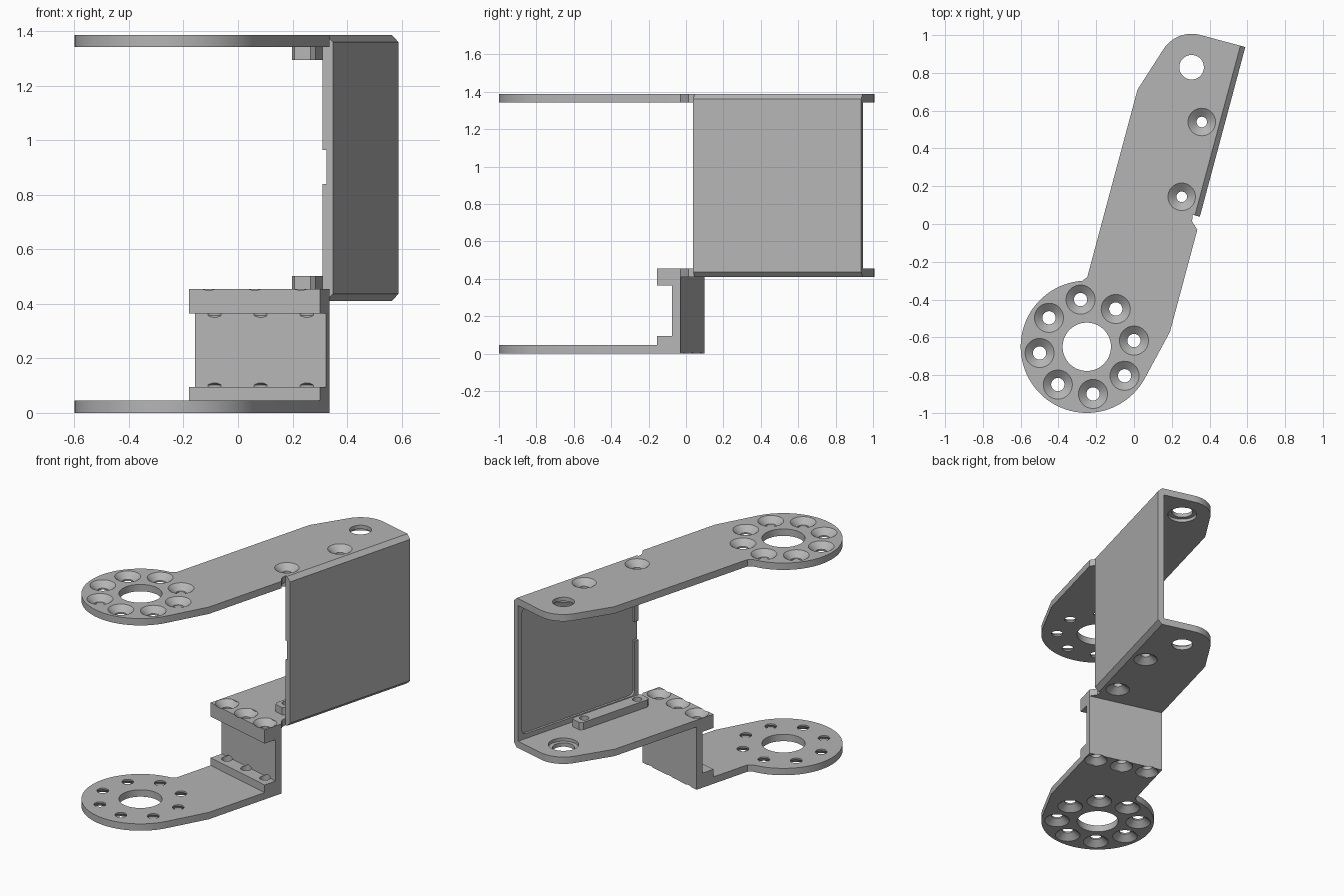
import bpy, bmesh, math
from mathutils import Matrix

if "Cube" in bpy.data.objects:
    bpy.data.objects.remove(bpy.data.objects["Cube"])

# Local frame: disc centre is the origin, +y runs along the arm, +x is towards the side wall
PLACE = Matrix.Translation((-0.25, -0.65, 0)) @ Matrix.Rotation(math.radians(-15), 4, 'Z')
T = 0.045                     # plate thickness
BOX_Z, TOP_Z = 0.41, 1.387    # outer faces of the two box plates
LEFT, RIGHT, WALL = -0.093, 0.405, 0.36

grey = bpy.data.materials.new("plain grey")
grey.diffuse_color = (0.46, 0.46, 0.46, 1)
grey.use_nodes = True
grey.node_tree.nodes["Principled BSDF"].inputs["Base Color"].default_value = grey.diffuse_color


def arc(cx, cy, r, a0, a1, n):
    return [(cx + r * math.cos(math.radians(a0 + (a1 - a0) * i / n)),
             cy + r * math.sin(math.radians(a0 + (a1 - a0) * i / n))) for i in range(n + 1)]


def add_prism(bm, pts, axis, lo, hi):
    """Extrude a 2D outline along z (pts are x,y) or along x (pts are y,z)."""
    def at(t):
        return [bm.verts.new((a, b, t) if axis == 'z' else (t, a, b)) for a, b in pts]
    v0, v1 = at(lo), at(hi)
    bm.faces.new(v0)
    bm.faces.new(v1)
    n = len(pts)
    for i in range(n):
        j = (i + 1) % n
        bm.faces.new((v0[i], v0[j], v1[j], v1[i]))


def add_lathe(bm, x, y, z, sign, profile, n=40):
    """Turned cutter: profile is (radius, depth) from the surface z, going in direction sign."""
    rings = [[bm.verts.new((x + r * math.cos(math.tau * i / n), y + r * math.sin(math.tau * i / n),
                            z + sign * d)) for i in range(n)] for r, d in profile]
    bm.faces.new(rings[0])
    bm.faces.new(rings[-1])
    for a, b in zip(rings, rings[1:]):
        for i in range(n):
            j = (i + 1) % n
            bm.faces.new((a[i], a[j], b[j], b[i]))


def make(name, bm):
    bmesh.ops.recalc_face_normals(bm, faces=bm.faces)
    me = bpy.data.meshes.new(name)
    bm.to_mesh(me)
    bm.free()
    ob = bpy.data.objects.new(name, me)
    bpy.context.collection.objects.link(ob)
    return ob


def part(name, pts, axis, lo, hi, cut=None):
    """Make a prism, subtract the cutters that cut(bm) adds, then place it."""
    bm = bmesh.new()
    add_prism(bm, pts, axis, lo, hi)
    ob = make(name, bm)
    if cut:
        cbm = bmesh.new()
        cut(cbm)
        cutter = make(name + "_cutter", cbm)
        cutter.hide_render = True
        mod = ob.modifiers.new("holes", 'BOOLEAN')
        mod.operation, mod.solver, mod.object = 'DIFFERENCE', 'EXACT', cutter
        dg = bpy.context.evaluated_depsgraph_get()
        me = bpy.data.meshes.new_from_object(ob.evaluated_get(dg))
        ob.modifiers.clear()
        ob.data = me
        bpy.data.objects.remove(cutter)
    ob.data.transform(PLACE)
    ob.data.materials.clear()
    ob.data.materials.append(grey)
    bpy.ops.object.select_all(action='DESELECT')
    ob.select_set(True)
    bpy.context.view_layer.objects.active = ob
    bpy.ops.object.shade_smooth_by_angle(angle=math.radians(25))
    return ob


# Hole patterns
def disc_holes(bm, z, sign):
    add_lathe(bm, 0, 0, z, sign, [(0.128, -0.02), (0.128, 0.07)], 64)
    for k in range(8):
        a = math.radians(22.5 + 45 * k)
        add_lathe(bm, 0.252 * math.cos(a), 0.252 * math.sin(a), z, sign,
                  [(0.077, -0.02), (0.077, 0), (0.035, 0.035), (0.035, 0.07)])


def box_holes(bm, z, sign):
    for y in (0.897, 1.307):
        add_lathe(bm, 0.28, y, z, sign, [(0.073, -0.02), (0.073, 0), (0.028, 0.035), (0.028, 0.12)])
    add_lathe(bm, 0.153, 1.573, z, sign, [(0.065, -0.02), (0.065, 0.025), (0.09, 0.025), (0.09, 0.07)])


def step_holes(bm):
    for x in (-0.019, 0.156, 0.331):
        for z, sign, tip in ((0, 1, 0.115), (BOX_Z + T, -1, 0.11)):
            add_lathe(bm, x, 0.685, z, sign, [(0.07, -0.02), (0.07, 0), (0.032, 0.037),
                                              (0.032, tip - 0.012), (0.012, tip)])


def top_holes(bm):
    disc_holes(bm, TOP_Z, -1)
    box_holes(bm, TOP_Z, -1)


# Outlines
disc = arc(0, 0, 0.35, 109, 347.5, 72)
tail = [(RIGHT, 0.75), (0.367, 0.785), (WALL, 0.82), (WALL, 1.75)] \
    + arc(0.153, 1.573, 0.177, 90, 162.3, 16) + [(LEFT, 1.384)]
neck = (LEFT, 0.357)

# Arms and plates
part("top_arm", disc + [(RIGHT, 0.19)] + tail + [neck], 'z', TOP_Z - T, TOP_Z, top_holes)
part("lower_arm", disc + [(RIGHT, 0.19), (RIGHT, 0.62), (LEFT, 0.62), neck], 'z', 0, T,
     lambda bm: disc_holes(bm, 0, 1))
part("box_floor", tail + [(LEFT, 0.75)], 'z', BOX_Z, BOX_Z + T, lambda bm: box_holes(bm, BOX_Z, 1))

# Step joining the lower arm to the box floor, C-shaped in section
part("step", [(0.62, 0), (0.75, 0), (0.75, BOX_Z + T), (0.62, BOX_Z + T), (0.62, 0.365),
              (0.705, 0.365), (0.705, 0.095), (0.62, 0.095)], 'x', LEFT, RIGHT, step_holes)

# Threaded bars inside the box
bar = [(0.235, 0.855), (0.25, 0.835), (0.31, 0.835), (0.325, 0.855),
       (0.325, 1.35), (0.31, 1.37), (0.25, 1.37), (0.235, 1.35)]
part("floor_bar", bar, 'z', BOX_Z + T, BOX_Z + T + 0.048, lambda bm: box_holes(bm, BOX_Z, 1))
part("top_bar", bar, 'z', TOP_Z - T - 0.048, TOP_Z - T, lambda bm: box_holes(bm, TOP_Z, -1))


# Side wall with chamfered outer edges and a shallow recess inside, open at the front middle
def recess(bm):
    y0, y1, z0, z1, r = 0.85, 1.72, 0.487, 1.31, 0.03
    pts = (arc(y0 + r, z0 + r, r, 180, 270, 6) + arc(y1 - r, z0 + r, r, 270, 360, 6)
           + arc(y1 - r, z1 - r, r, 0, 90, 6) + arc(y0 + r, z1 - r, r, 90, 180, 6)
           + [(y0, 0.965), (0.79, 0.965), (0.79, 0.84), (y0, 0.84)])
    add_prism(bm, pts, 'x', 0.33, 0.375)


wall = part("side_wall", [(0.82, BOX_Z), (1.75, BOX_Z), (1.75, TOP_Z), (0.82, TOP_Z)],
            'x', WALL, 0.40, lambda bm: (
    recess(bm),
    [add_prism(bm, [(0.70, z - s * 0.02), (1.9, z - s * 0.02), (1.9, z), (0.70, z)], 'x', 0.5, 0.6)
     for z, s in ((BOX_Z, 1), (TOP_Z, -1))]))

# Chamfer the two long outer edges of the wall
bm = bmesh.new()
bm.from_mesh(wall.data)
side = PLACE.inverted()
edges = []
for e in bm.edges:
    a, b = (side @ v.co for v in e.verts)
    if min(a.x, b.x) > 0.399 and abs(a.z - b.z) < 0.001 and abs(a.y - b.y) > 0.5:
        edges.append(e)
bmesh.ops.bevel(bm, geom=edges, offset=0.027, segments=1, affect='EDGES')
for f in bm.faces:
    f.smooth = False
bm.to_mesh(wall.data)
bm.free()
